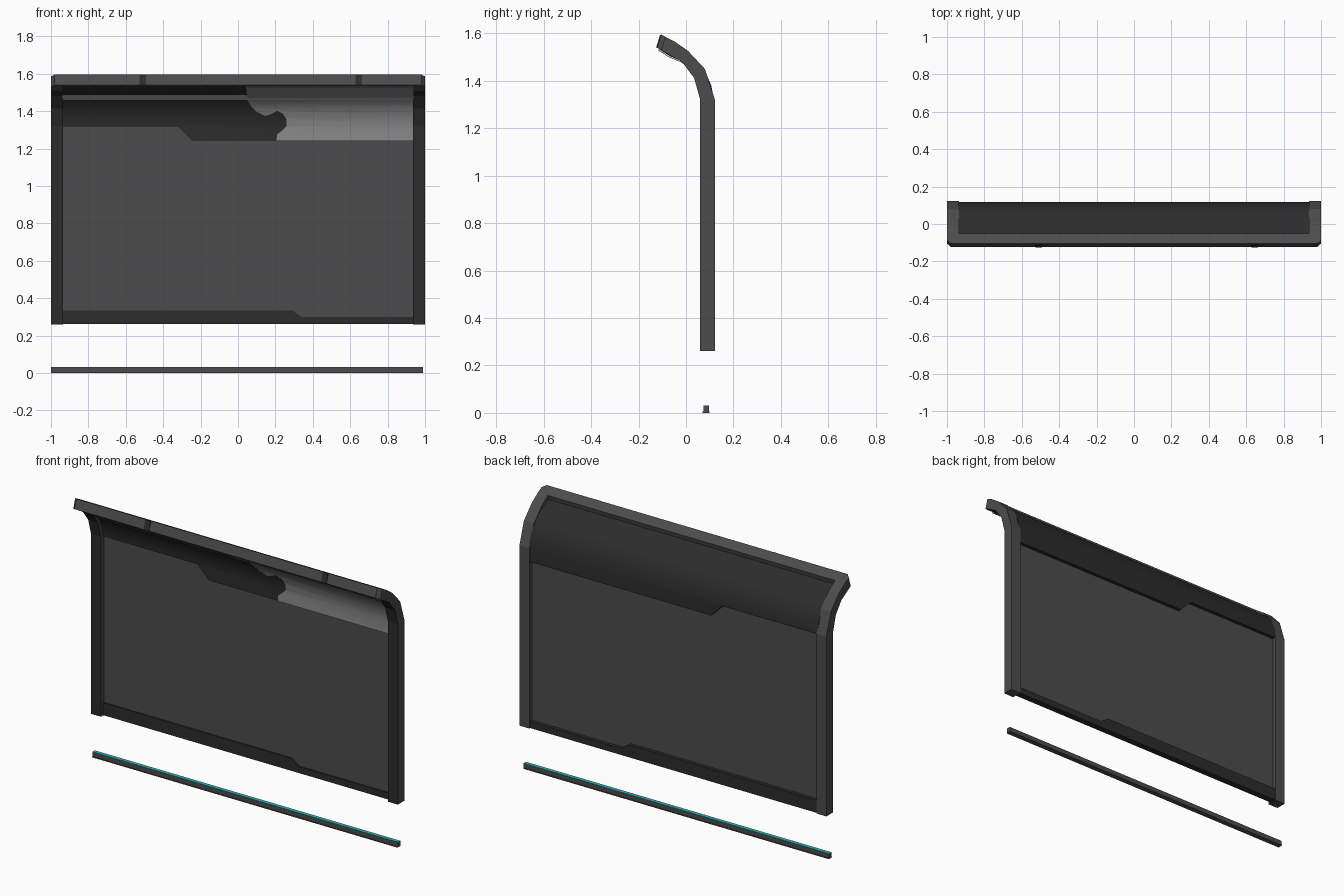
import bpy, bmesh

cube = bpy.data.objects.get("Cube")
if cube:
    bpy.data.objects.remove(cube, do_unlink=True)


def material(name, r, g, b):
    m = bpy.data.materials.new(name)
    m.use_nodes = True
    m.diffuse_color = (r, g, b, 1)
    bsdf = next(n for n in m.node_tree.nodes if n.type == 'BSDF_PRINCIPLED')
    bsdf.inputs["Base Color"].default_value = (r, g, b, 1)
    return m


GREY = material("frame grey", 0.072, 0.072, 0.072)
DARK = material("dark trim", 0.025, 0.025, 0.025)
LIGHT = material("light grey", 0.26, 0.26, 0.26)
TEAL = material("teal glow", 0.03, 0.46, 0.52)


def finish(name, bm, *mats):
    mesh = bpy.data.meshes.new(name)
    bm.to_mesh(mesh)
    bm.free()
    obj = bpy.data.objects.new(name, mesh)
    bpy.context.collection.objects.link(obj)
    for m in mats:
        mesh.materials.append(m)
    return obj


def prism(profile, x0, x1):
    """Extrude a (y, z) profile along x."""
    bm = bmesh.new()
    face = bm.faces.new([bm.verts.new((x0, y, z)) for y, z in profile])
    new = bmesh.ops.extrude_face_region(bm, geom=[face])["geom"]
    bmesh.ops.translate(bm, vec=(x1 - x0, 0, 0),
                        verts=[v for v in new if isinstance(v, bmesh.types.BMVert)])
    bmesh.ops.recalc_face_normals(bm, faces=bm.faces)
    return bm


def box(y0, y1, z0, z1, x0, x1):
    return prism([(y0, z0), (y1, z0), (y1, z1), (y0, z1)], x0, x1)


# Front surface of the curved hood, as (y, z)
HOOD = [(0.08, 0.2), (0.08, 1.32), (0.07, 1.37), (0.048, 1.42), (0.02, 1.456),
        (-0.016, 1.482), (-0.068, 1.504), (-0.118, 1.536)]


def hood_y(z):
    for (y0, z0), (y1, z1) in zip(HOOD, HOOD[1:]):
        if z <= z1 + 1e-5:
            return y0 + (y1 - y0) * (z - z0) / (z1 - z0)
    return HOOD[-1][0]


def sheet(name, outline, mat, thickness, lift=0):
    """Wrap a flat (x, z) outline onto the hood surface and thicken it."""
    bm = bmesh.new()
    bm.faces.new([bm.verts.new((x, 0, z)) for x, z in outline])
    for _, z in HOOD[1:-1]:
        bmesh.ops.bisect_plane(bm, geom=bm.verts[:] + bm.edges[:] + bm.faces[:],
                               plane_co=(0, 0, z), plane_no=(0, 0, 1))
    for v in bm.verts:
        v.co.y = hood_y(v.co.z) - lift
        if v.co.z > HOOD[1][1]:
            v.co.z -= lift
    obj = finish(name, bm, mat)
    mod = obj.modifiers.new("thickness", 'SOLIDIFY')
    mod.thickness = thickness
    mod.offset = -1
    bpy.ops.object.select_all(action='DESELECT')
    obj.select_set(True)
    bpy.context.view_layer.objects.active = obj
    bpy.ops.object.modifier_apply(modifier=mod.name)
    bpy.ops.object.shade_smooth_by_angle(angle=0.6)


# Side posts bending forward at the top, with dark front faces
POST = [(0.06, 0.26), (0.122, 0.26), (0.122, 1.32), (0.08, 1.45), (0.008, 1.527),
        (-0.05, 1.567), (-0.065, 1.507), (-0.017, 1.48), (0.034, 1.413), (0.06, 1.32)]
for side, x0, x1 in (("right", -1, -0.935), ("left", 0.935, 1)):
    bm = prism(POST, x0, x1)
    for f in bm.faces:
        if f.normal.y < -0.2:
            f.material_index = 1
    finish(side + "_post", bm, GREY, DARK)

# Top rail with chamfered front corners
bm = prism([(-0.05, 1.567), (-0.105, 1.595), (-0.122, 1.54), (-0.065, 1.507)], -1, 1)
corners = [e for e in bm.edges
           if all(v.co.y < -0.1 for v in e.verts)
           and abs(e.verts[0].co.x - e.verts[1].co.x) < 0.01]
bmesh.ops.bevel(bm, geom=corners, offset=0.02, segments=1, affect='EDGES')
finish("top_rail", bm, GREY)

# Small dark clips on the rail front
for side, x in (("right", -0.51), ("left", 0.645)):
    finish(side + "_rail_clip",
           prism([(-0.104, 1.593), (-0.11, 1.593), (-0.126, 1.54), (-0.12, 1.54)],
                 x - 0.017, x + 0.017), DARK)

# Flat main panel
finish("main_panel", box(0.088, 0.097, 0.28, 1.34, -0.945, 0.945), GREY)

# Dark hood with stepped lower edge, and stepped lower trim
E = 0.94
sheet("hood", [(-E, 1.315), (-0.32, 1.315), (-0.245, 1.24), (E, 1.24),
               (E, 1.534), (-E, 1.534)], DARK, 0.038)
sheet("lower_trim", [(-E, 0.262), (E, 0.262), (E, 0.3), (0.34, 0.3),
                     (0.29, 0.335), (-E, 0.335)], DARK, 0.038)

# Light liner with a wavy edge inside the hood
sheet("hood_liner", [(0.205, 1.24), (E, 1.24), (E, 1.534), (0.04, 1.534), (0.05, 1.46),
                     (0.07, 1.43), (0.1, 1.4), (0.145, 1.378), (0.17, 1.385),
                     (0.21, 1.405), (0.24, 1.39), (0.26, 1.36), (0.26, 1.325),
                     (0.24, 1.3), (0.21, 1.275)], LIGHT, 0.003, 0.004)

# Narrow light ledge running along the hood
finish("hood_ledge", prism([(0.003, 1.458), (-0.024, 1.486), (0.0, 1.495), (0.03, 1.458)],
                           -E, E), LIGHT)

# Separate floor strip with a glowing top
finish("floor_strip", box(0.073, 0.097, 0.005, 0.029, -1, 0.99), GREY)
finish("floor_strip_base", box(0.07, 0.1, 0, 0.005, -1, 0.99), GREY)
finish("floor_strip_glow", box(0.074, 0.096, 0.029, 0.031, -1, 0.99), TEAL)
